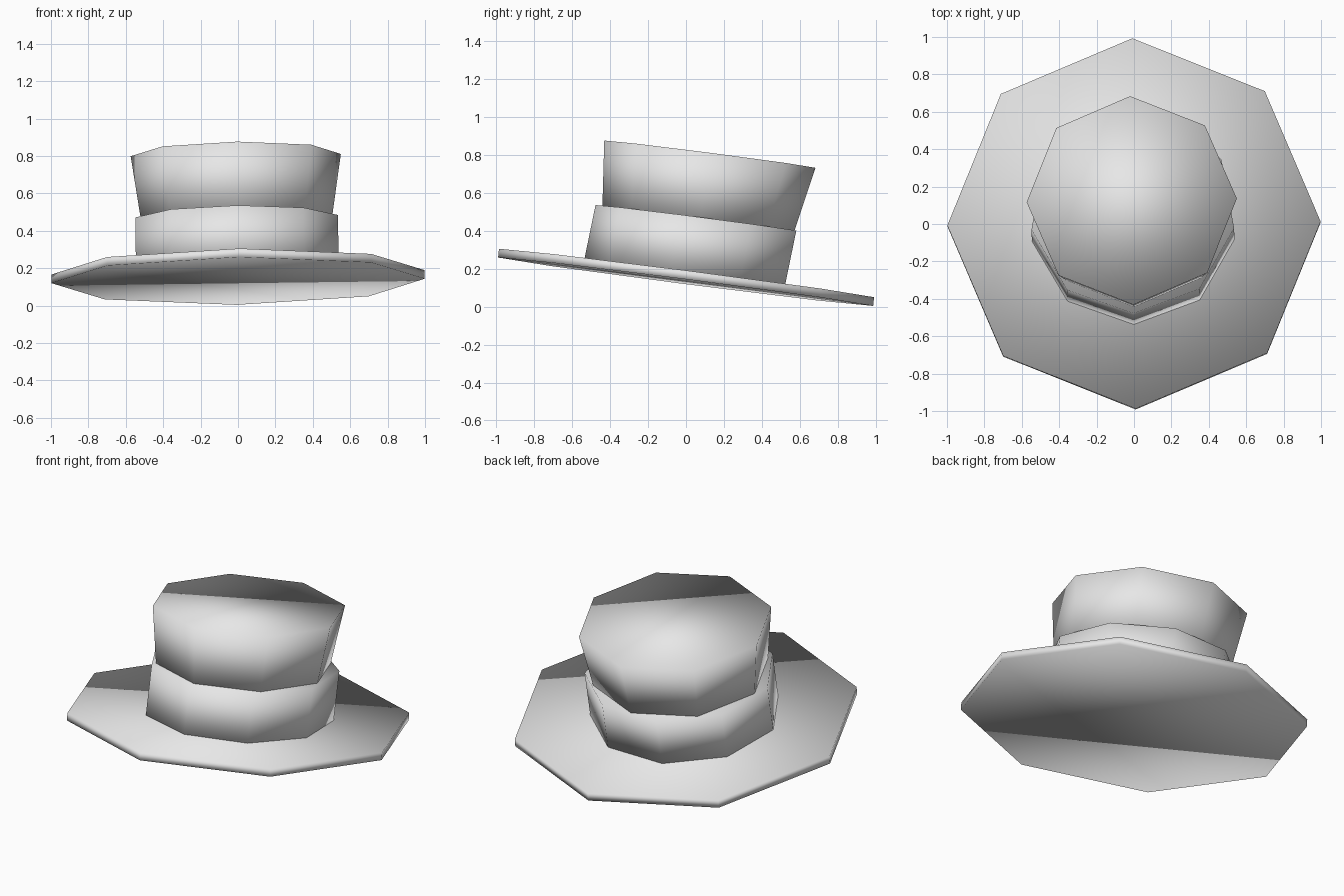
import bpy
import bmesh
from math import radians, cos, sin, tau
from mathutils import Euler, Vector

cube = bpy.data.objects.get("Cube")
if cube:
    bpy.data.objects.remove(cube)

felt = bpy.data.materials.new("grey felt")
felt.use_nodes = True
GREY = (0.8, 0.8, 0.8, 1)
felt.diffuse_color = GREY
felt.node_tree.nodes["Principled BSDF"].inputs["Base Color"].default_value = GREY

# The whole hat tips down at the back and slightly to one side
TILT = Euler((radians(-7.35), radians(-0.75), 0)).to_matrix()


def drum(name, sides, bottom, top, twist):
    """Capped prism lofted between two tilted rings, each (centre, radius)."""
    bm = bmesh.new()
    rings = []
    for centre, radius in (bottom, top):
        ring = []
        for i in range(sides):
            a = tau * i / sides + radians(twist - 90)
            offset = TILT @ Vector((radius * cos(a), radius * sin(a), 0))
            ring.append(bm.verts.new(Vector(centre) + offset))
        rings.append(ring)
    low, high = rings
    bm.faces.new(reversed(low))
    bm.faces.new(high)
    for i in range(sides):
        j = (i + 1) % sides
        bm.faces.new((low[i], low[j], high[j], high[i]))
    for face in bm.faces:
        face.smooth = True
    mesh = bpy.data.meshes.new(name)
    bm.to_mesh(mesh)
    bm.free()
    mesh.materials.append(felt)
    obj = bpy.data.objects.new(name, mesh)
    bpy.context.collection.objects.link(obj)
    return obj


# Wide thin brim
drum("brim", 8, ((0, -0.002, 0.132), 0.998), ((0, 0.003, 0.178), 0.998), 0.6)
# Nine-sided band around the base of the crown
drum("hat_band", 9, ((-0.005, 0.006, 0.165), 0.55), ((-0.007, 0.068, 0.466), 0.55), 0.5)
# Crown flaring towards the top
drum("crown", 8, ((-0.008, 0.062, 0.445), 0.508), ((-0.012, 0.126, 0.805), 0.562), 1)
